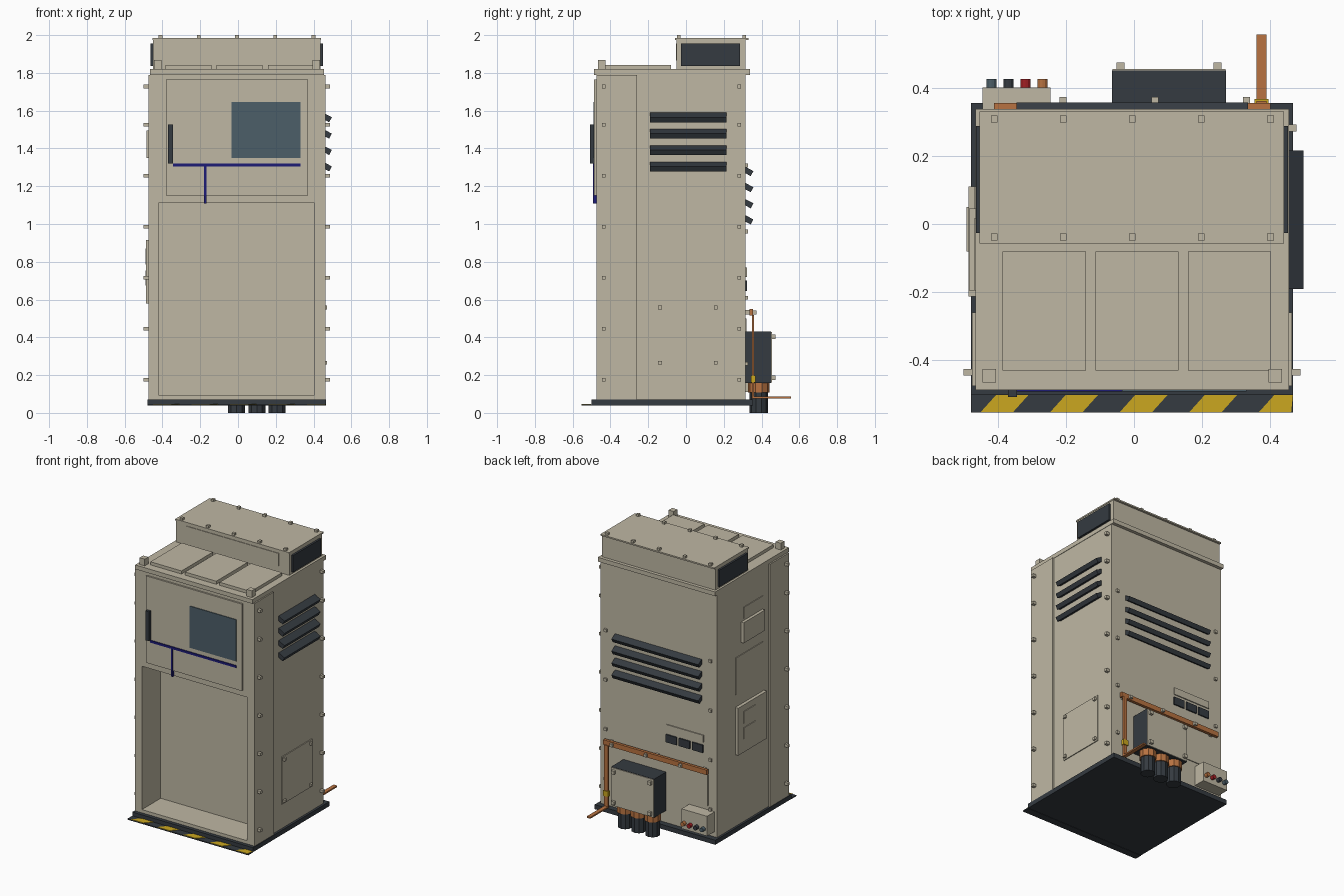
import bpy, bmesh, math
from mathutils import Matrix, Vector

if "Cube" in bpy.data.objects:
    bpy.data.objects.remove(bpy.data.objects["Cube"])


def material(name, rgb):
    m = bpy.data.materials.new(name)
    m.diffuse_color = (*rgb, 1)
    m.use_nodes = True
    m.node_tree.nodes["Principled BSDF"].inputs["Base Color"].default_value = m.diffuse_color
    return m


BEIGE = material("beige_paint", (0.52, 0.477, 0.37))
DARK = material("dark_metal", (0.035, 0.043, 0.052))
GLASS = material("window_slate", (0.073, 0.114, 0.141))
NAVY = material("navy_blue", (0.012, 0.011, 0.18))
COPPER = material("copper", (0.479, 0.171, 0.053))
YELLOW = material("warning_yellow", (0.60, 0.39, 0.014))
RED = material("red", (0.352, 0.013, 0.017))


def finish(name, bm, mat):
    bmesh.ops.recalc_face_normals(bm, faces=bm.faces)
    me = bpy.data.meshes.new(name)
    bm.to_mesh(me)
    bm.free()
    me.materials.append(mat)
    ob = bpy.data.objects.new(name, me)
    bpy.context.collection.objects.link(ob)
    return ob


def add_box(bm, x, y, z, rot=None):
    size = (x[1] - x[0], y[1] - y[0], z[1] - z[0])
    mid = Vector((sum(x) / 2, sum(y) / 2, sum(z) / 2))
    m = Matrix.Translation(mid) @ (rot or Matrix()) @ Matrix.Diagonal((*size, 1))
    return bmesh.ops.create_cube(bm, size=1, matrix=m)["verts"]


def boxes(name, mat, *spans):
    bm = bmesh.new()
    for s in spans:
        add_box(bm, *s)
    return finish(name, bm, mat)


def bolts(name, points, size=0.02, depth=0.02):
    """Square bolt heads; each point is (position, axis index)."""
    bm = bmesh.new()
    for p, axis in points:
        half = [size / 2] * 3
        half[axis] = depth / 2
        add_box(bm, *[(c - h, c + h) for c, h in zip(p, half)])
    return finish(name, bm, BEIGE)


def prism(name, mat, outline, z0, z1):
    bm = bmesh.new()
    f = bm.faces.new([bm.verts.new((x, y, z0)) for x, y in outline])
    r = bmesh.ops.extrude_face_region(bm, geom=[f])
    bmesh.ops.translate(bm, vec=(0, 0, z1 - z0),
                        verts=[v for v in r["geom"] if isinstance(v, bmesh.types.BMVert)])
    return finish(name, bm, mat)


def cylinders(name, mat, centres, radius, z0, z1, sides=10):
    bm = bmesh.new()
    for x, y in centres:
        bmesh.ops.create_cone(bm, cap_ends=True, segments=sides, radius1=radius, radius2=radius,
                              depth=z1 - z0, matrix=Matrix.Translation((x, y, (z0 + z1) / 2)))
    return finish(name, bm, mat)


# Base plate and front warning lip
boxes("base_plate", DARK, ((-0.478, 0.467), (-0.5, 0.355), (0.04, 0.072)))
boxes("front_lip", DARK, ((-0.478, 0.467), (-0.553, -0.5), (0.038, 0.045)))
for i in range(5):
    x = -0.45 + 0.204 * i
    outline = [(x, -0.552), (x + 0.095, -0.552), (x + 0.14, -0.502), (x + 0.045, -0.502)]
    prism("warning_stripe", YELLOW, [(min(px, 0.466), py) for px, py in outline], 0.045, 0.048)

# Front section with the deep open bay
bm = bmesh.new()
add_box(bm, (-0.475, 0.463), (-0.475, -0.26), (0.07, 1.79))
bm.faces.ensure_lookup_table()
front = min(bm.faces, key=lambda f: f.calc_center_median().y)
bmesh.ops.inset_region(bm, faces=[front], thickness=0.02)
for v in front.verts:
    v.co.x = -0.42 if v.co.x < 0 else 0.405
    v.co.z = 0.095 if v.co.z < 0.9 else 1.11
r = bmesh.ops.extrude_face_region(bm, geom=[front])
bmesh.ops.translate(bm, vec=(0, 0.21, 0),
                    verts=[v for v in r["geom"] if isinstance(v, bmesh.types.BMVert)])
if front.is_valid:
    bmesh.ops.delete(bm, geom=[front], context="FACES_ONLY")
finish("front_section", bm, BEIGE)

# Rear cabinet and lid
boxes("rear_cabinet", BEIGE, ((-0.463, 0.451), (-0.262, 0.315), (0.07, 1.79)))
boxes("lid", BEIGE, ((-0.465, 0.454), (-0.487, 0.338), (1.79, 1.82)))
boxes("roof_panels", BEIGE,
      *[((x, x + 0.244), (-0.43, -0.08), (1.82, 1.842)) for x in (-0.385, -0.113, 0.158)])
boxes("lifting_lugs", BEIGE,
      *[((x - 0.02, x + 0.02), (-0.465, -0.425), (1.82, 1.868)) for x in (-0.425, 0.414)])

# Roof vent housing
boxes("vent_housing", BEIGE, ((-0.45, 0.437), (-0.05, 0.315), (1.82, 1.975)))
boxes("vent_cap", BEIGE, ((-0.453, 0.44), (-0.057, 0.33), (1.974, 1.984)))
boxes("vent_front_panel", BEIGE, ((-0.37, 0.355), (-0.054, -0.049), (1.865, 1.955)))
boxes("vent_side_grilles", DARK,
      ((-0.464, -0.449), (-0.027, 0.287), (1.836, 1.955)),
      ((0.436, 0.451), (-0.027, 0.287), (1.836, 1.955)))
bolts("vent_cap_bolts", [((-0.41 + 0.2025 * i, y, 1.991), 2)
                         for i in range(5) for y in (-0.038, 0.308)], depth=0.018)

# Front door, window, handle and blue trim
boxes("front_door", BEIGE, ((-0.38, 0.37), (-0.486, -0.474), (1.15, 1.765)))
boxes("window", GLASS, ((-0.035, 0.33), (-0.491, -0.485), (1.35, 1.645)))
boxes("door_handle", DARK, ((-0.37, -0.343), (-0.507, -0.485), (1.32, 1.528)))
boxes("blue_trim", NAVY,
      ((-0.345, 0.33), (-0.492, -0.485), (1.304, 1.32)),
      ((-0.181, -0.167), (-0.492, -0.475), (1.108, 1.306)))


# Louvre slats, tilted down towards the outside
def louvre(name, spans, heights, wall, axis):
    bm = bmesh.new()
    for z in heights:
        depth = (wall - 0.018, wall + 0.038)
        height = (z - 0.0, z + 0.03)
        if axis == 0:
            add_box(bm, depth, spans, height, Matrix.Rotation(math.radians(28), 4, "Y"))
        else:
            add_box(bm, spans, depth, height, Matrix.Rotation(math.radians(-28), 4, "X"))
    return finish(name, bm, DARK)


louvre("side_louvre", (-0.19, 0.215), [1.55 - 0.0867 * i for i in range(4)], 0.455, 0)
louvre("rear_louvre", (-0.345, 0.335), [1.265 - 0.0853 * i for i in range(4)], 0.315, 1)

# Right side service panel
boxes("service_panel", BEIGE, ((0.45, 0.457), (-0.16, 0.18), (0.245, 0.58)))
bolts("service_panel_bolts", [((0.46, y, z), 0) for y in (-0.137, 0.158)
                              for z in (0.265, 0.558)], depth=0.02)

# Edge bolts along both sides and the back
levels = [0.175 + 0.27 * i for i in range(6)] + [1.728]
bolts("side_bolts",
      [((x, -0.435, z), 0) for x in (-0.483, 0.471) for z in levels]
      + [((0.46, 0.282, z), 0) for z in levels], depth=0.034)
bolts("rear_bolts", [((x, 0.318, z), 1) for x in (-0.415, 0.405)
                     for z in (0.26, 0.61, 0.96, 1.31)])

# Left side boxes and plates
boxes("left_control_box", BEIGE, ((-0.486, -0.46), (-0.212, 0.11), (0.58, 0.915)))
boxes("control_box_plates", BEIGE,
      ((-0.491, -0.485), (-0.08, 0.05), (0.785, 0.87)),
      ((-0.491, -0.485), (-0.08, 0.05), (0.675, 0.755)))
boxes("left_plates", BEIGE,
      ((-0.468, -0.46), (-0.195, 0.11), (1.005, 1.265)),
      ((-0.468, -0.46), (-0.195, 0.017), (1.51, 1.59)))
boxes("left_upper_box", BEIGE, ((-0.484, -0.46), (-0.195, 0.045), (1.35, 1.495)))

# Rear label strip, sockets and thin cover
boxes("rear_label_strip", BEIGE, ((-0.36, -0.07), (0.314, 0.322), (0.72, 0.77)))
boxes("rear_sockets", DARK, *[((x, x + 0.084), (0.314, 0.324), (0.645, 0.70))
                              for x in (-0.356, -0.254, -0.152)])
boxes("rear_cover", BEIGE, ((-0.395, -0.095), (0.314, 0.321), (0.28, 0.50)))

# Copper earth bar, drop and tail
boxes("earth_bar", COPPER, ((-0.41, 0.40), (0.335, 0.355), (0.515, 0.55)))
boxes("earth_bar_standoffs", BEIGE, *[((x - 0.012, x + 0.012), (0.31, 0.336), (0.52, 0.545))
                                      for x in (-0.37, 0.0, 0.36)])
bolts("earth_bar_bolts", [((x, 0.362, 0.532), 1) for x in (-0.208, 0.062, 0.33)])
boxes("earth_strap", COPPER,
      ((0.36, 0.388), (0.349, 0.361), (0.077, 0.518)),
      ((0.36, 0.388), (0.349, 0.556), (0.077, 0.087)))
boxes("earth_clamp", YELLOW, ((0.354, 0.394), (0.343, 0.367), (0.16, 0.197)))

# Cable box with cover, glands and cable stubs
boxes("cable_box", DARK, ((-0.065, 0.27), (0.314, 0.45), (0.157, 0.43)))
boxes("cable_box_cover", BEIGE, ((-0.063, 0.268), (0.449, 0.455), (0.16, 0.428)))
bolts("cable_box_bolts", [((x, 0.46, z), 1) for x in (-0.04, 0.245) for z in (0.186, 0.402)],
      size=0.024, depth=0.026)
glands = [(x, 0.385) for x in (-0.008, 0.1, 0.207)]
cylinders("cable_glands", COPPER, glands, 0.056, 0.108, 0.16)
cylinders("cable_stubs", DARK, glands, 0.048, 0.0, 0.11)

# Terminal box with coloured connectors
boxes("terminal_box", BEIGE, ((-0.445, -0.245), (0.314, 0.40), (0.11, 0.25)))
for x, mat, label in ((-0.418, GLASS, "slate"), (-0.368, DARK, "dark"),
                      (-0.318, RED, "red"), (-0.268, COPPER, "copper")):
    ob = cylinders(label + "_connector", mat, [(0, 0)], 0.015, -0.015, 0.015, 12)
    ob.rotation_euler.x = math.pi / 2
    ob.location = (x, 0.411, 0.155)
